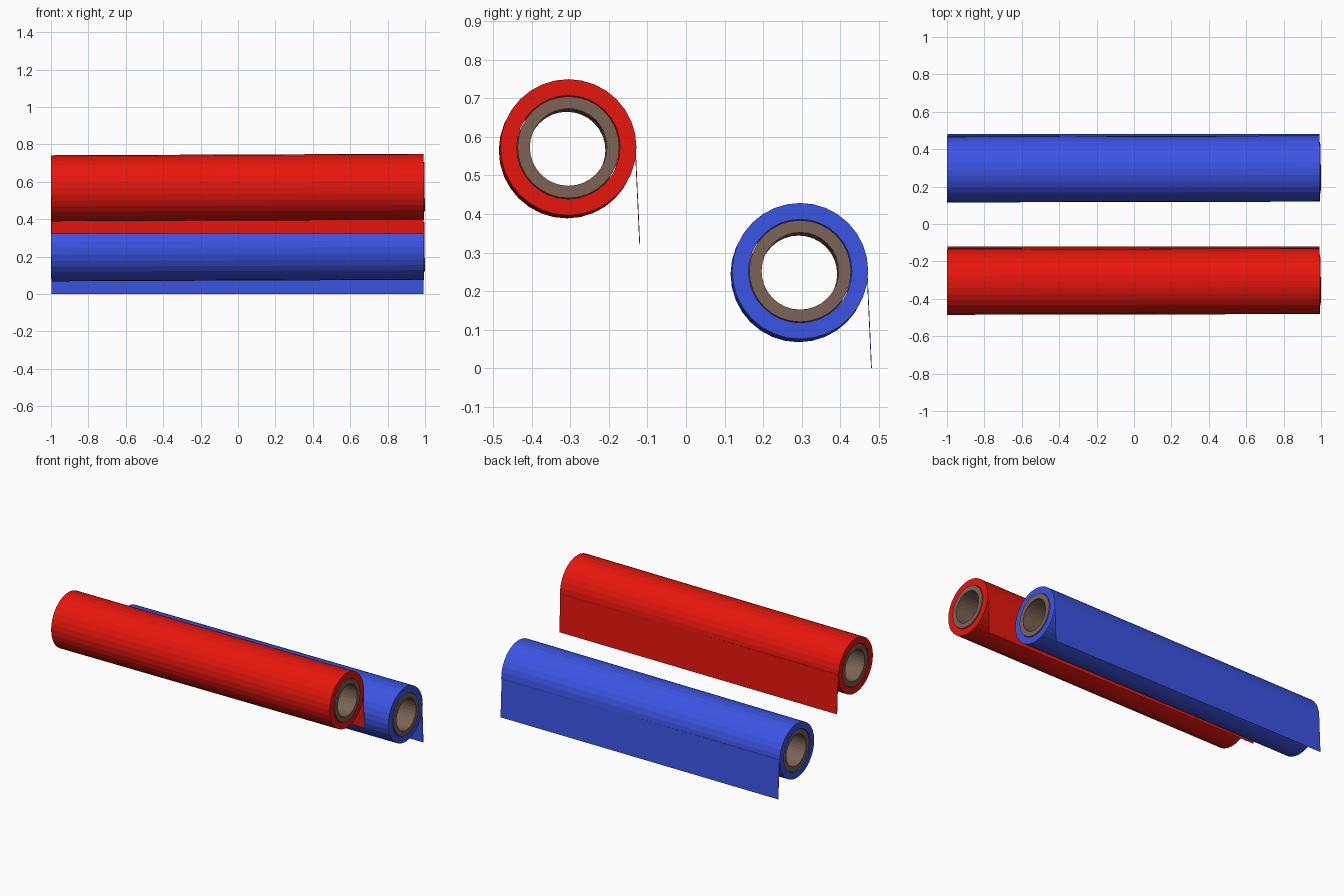
import bpy, bmesh, math

if "Cube" in bpy.data.objects:
    bpy.data.objects.remove(bpy.data.objects["Cube"])


def material(name, color):
    m = bpy.data.materials.new(name)
    m.diffuse_color = (*color, 1)
    m.use_nodes = True
    m.node_tree.nodes["Principled BSDF"].inputs["Base Color"].default_value = m.diffuse_color
    return m


def make_object(name, bm, mat):
    bmesh.ops.recalc_face_normals(bm, faces=bm.faces)
    me = bpy.data.meshes.new(name)
    bm.to_mesh(me)
    bm.free()
    me.materials.append(mat)
    ob = bpy.data.objects.new(name, me)
    bpy.context.collection.objects.link(ob)
    return ob


def tube(name, center, r_out, r_in, x0, x1, mat, sides=32):
    """Hollow cylinder along x, leaning very slightly."""
    bm = bmesh.new()
    loops = []
    for x, r in ((x0, r_out), (x1, r_out), (x1, r_in), (x0, r_in)):
        angles = [2 * math.pi * i / sides for i in range(sides)]
        loops.append([bm.verts.new((x, r * math.cos(a), r * math.sin(a))) for a in angles])
    for k in range(4):
        a, b = loops[k], loops[(k + 1) % 4]
        for i in range(sides):
            j = (i + 1) % sides
            bm.faces.new((a[i], a[j], b[j], b[i]))
    ob = make_object(name, bm, mat)
    ob.location = (0, *center)
    ob.rotation_euler = (0, -0.004, 0.002)
    return ob


def flap(name, center, mat):
    """Thin loose end hanging off the back of the roll."""
    y, z = center
    bm = bmesh.new()
    profile = ((0.1745, 0.004), (0.1765, 0.004), (0.188, -0.248), (0.186, -0.248))
    ends = [[bm.verts.new((x, y + dy, z + dz)) for dy, dz in profile]
            for x in (-0.998, 0.991)]
    for i in range(4):
        j = (i + 1) % 4
        bm.faces.new((ends[0][i], ends[0][j], ends[1][j], ends[1][i]))
    for end in ends:
        bm.faces.new(end)
    return make_object(name, bm, mat)


brown = material("cardboard", (0.20, 0.125, 0.09))
rolls = (
    ("red", (-0.307, 0.569), material("red_cloth", (0.80, 0.008, 0.004))),
    ("blue", (0.294, 0.248), material("blue_cloth", (0.045, 0.09, 0.78))),
)

# Each roll: wound cloth, cardboard core and hanging flap
for colour, center, mat in rolls:
    tube(colour + "_roll", center, 0.1765, 0.134, -0.999, 0.993, mat)
    tube(colour + "_core", center, 0.132, 0.100, -0.994, 0.998, brown)
    flap(colour + "_flap", center, mat)
